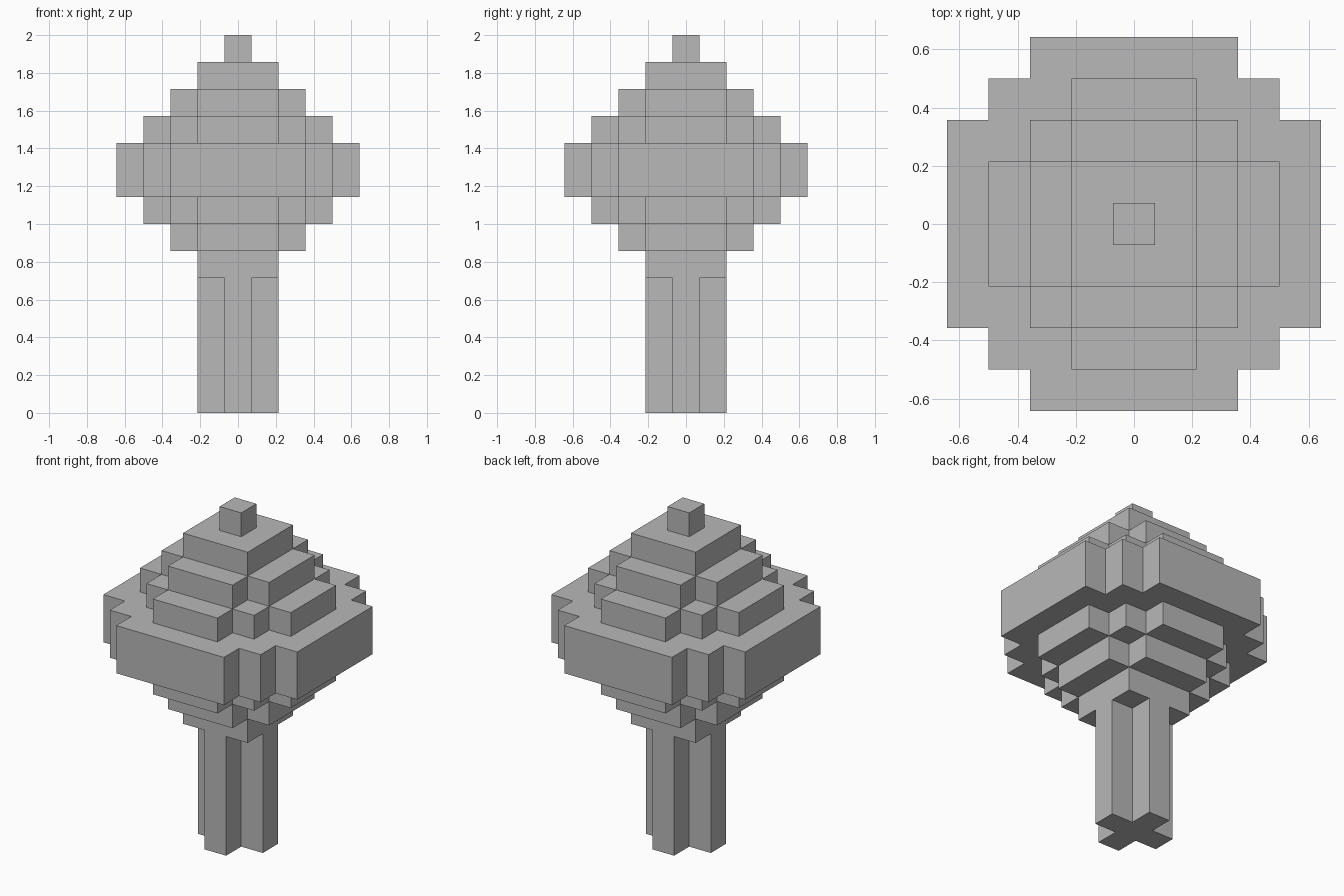
import bpy
import bmesh
from mathutils import Matrix, Vector

cube = bpy.data.objects.get("Cube")
if cube:
    bpy.data.objects.remove(cube, do_unlink=True)

U = 1 / 7  # edge of one block

# Single flat colour
grey = bpy.data.materials.new("plain grey")
grey.use_nodes = True
GREY = (0.48, 0.48, 0.48, 1)
grey.diffuse_color = GREY
grey.node_tree.nodes["Principled BSDF"].inputs["Base Color"].default_value = GREY


def stepped_corner(wide, narrow):
    """Staircase of one corner, from (wide, narrow) round to (narrow, wide)."""
    points = [(wide, narrow)]
    while wide > narrow or points[-1][0] > points[0][1]:
        x, y = points[-1]
        if x <= points[0][1]:
            break
        points += [(x - 1, y), (x - 1, y + 1)]
    return points


def layer(name, wide, narrow, bottom, top):
    """Extrude a four-fold symmetric stepped outline between two heights."""
    bm = bmesh.new()
    verts = []
    for quarter in range(4):
        turn = Matrix.Rotation(quarter * 1.5707963, 3, 'Z')
        for x, y in stepped_corner(wide, narrow):
            verts.append(bm.verts.new(turn @ Vector((x, y, bottom)) * U))
    base = bm.faces.new(verts)
    result = bmesh.ops.extrude_face_region(bm, geom=[base], use_keep_orig=True)
    raised = [g for g in result["geom"] if isinstance(g, bmesh.types.BMVert)]
    bmesh.ops.translate(bm, verts=raised, vec=(0, 0, (top - bottom) * U))
    bmesh.ops.recalc_face_normals(bm, faces=bm.faces)
    mesh = bpy.data.meshes.new(name)
    bm.to_mesh(mesh)
    bm.free()
    mesh.materials.append(grey)
    obj = bpy.data.objects.new(name, mesh)
    bpy.context.collection.objects.link(obj)


# Trunk: cross-shaped post with a square collar
layer("trunk", 1.5, 0.5, 0, 5)
layer("trunk_collar", 1.5, 1.5, 5, 6)

# Canopy: widens to a thick middle band, then steps in to the tip
layer("canopy_underside", 2.5, 1.5, 6, 7)
layer("canopy_lower", 3.5, 1.5, 7, 8)
layer("canopy_middle", 4.5, 2.5, 8, 10)
layer("canopy_upper", 3.5, 1.5, 10, 11)
layer("canopy_shoulder", 2.5, 1.5, 11, 12)
layer("canopy_crown", 1.5, 1.5, 12, 13)
layer("canopy_tip", 0.5, 0.5, 13, 14)
